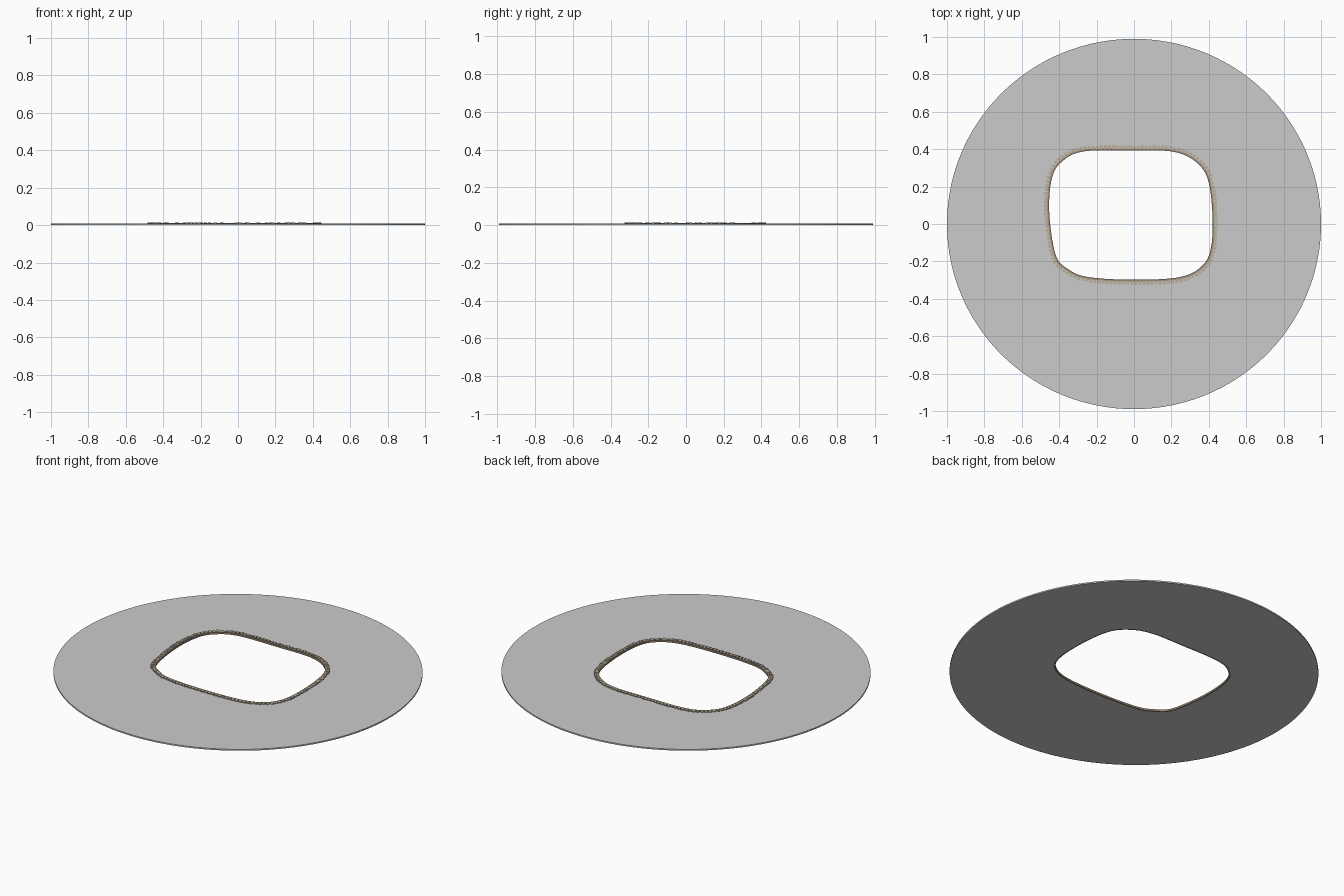
import bpy, math, random
from mathutils import Vector

if "Cube" in bpy.data.objects:
    bpy.data.objects.remove(bpy.data.objects["Cube"])

random.seed(4)

# Centre line of the paved edge around the opening
CONTROL = [Vector(p) for p in [
    (0, .405), (.2, .40), (.32, .355), (.40, .26), (.43, .08), (.425, -.12),
    (.375, -.23), (.25, -.295), (0, -.31), (-.25, -.295), (-.36, -.25),
    (-.43, -.17), (-.465, .06), (-.45, .25), (-.39, .345), (-.27, .40)]]


def material(name, color):
    m = bpy.data.materials.new(name)
    m.diffuse_color = (*color, 1)
    m.use_nodes = True
    m.node_tree.nodes["Principled BSDF"].inputs["Base Color"].default_value = m.diffuse_color
    return m


def smooth_loop(pts, steps=24):
    out, n = [], len(pts)
    for i in range(n):
        a, b, c, d = (pts[(i + k) % n] for k in (-1, 0, 1, 2))
        for s in range(steps):
            t = s / steps
            out.append(.5 * (2*b + (c-a)*t + (2*a-5*b+4*c-d)*t*t + (3*b-a-3*c+d)*t**3))
    return out


def resample(pts, count):
    n = len(pts)
    lens = [(pts[(i+1) % n] - pts[i]).length for i in range(n)]
    step, out, acc, i = sum(lens) / count, [], 0, 0
    for k in range(count):
        while i < n - 1 and acc + lens[i] < k * step:
            acc += lens[i]
            i += 1
        out.append(pts[i].lerp(pts[(i+1) % n], (k * step - acc) / lens[i]))
    return out


def normals(pts):
    n = len(pts)
    out = []
    for i in range(n):
        t = (pts[(i+1) % n] - pts[i-1]).normalized()
        out.append(Vector((-t.y, t.x)))  # clockwise loop: points outward
    return out


def make(name, verts, faces, mat=None):
    me = bpy.data.meshes.new(name)
    me.from_pydata(verts, [], faces)
    me.update()
    ob = bpy.data.objects.new(name, me)
    bpy.context.collection.objects.link(ob)
    if mat:
        me.materials.append(mat)
    return ob


def ring(name, inner, outer, z0, z1, mat=None):
    n = len(inner)
    verts = [(p.x, p.y, z) for loop, z in
             ((inner, z0), (outer, z0), (outer, z1), (inner, z1)) for p in loop]
    faces = []
    for i in range(n):
        j = (i + 1) % n
        for k in range(4):
            m = (k + 1) % 4
            # loops run clockwise seen from above
            faces.append((k*n + i, k*n + j, m*n + j, m*n + i))
    return make(name, verts, faces, mat)


def offset(pts, d):
    return [p + q * d for p, q in zip(pts, normals(pts))]


line = resample(smooth_loop(CONTROL), 128)

# Flat round ground plate with the opening
rim = []
for p in line:
    a = math.atan2(p.y - .04, p.x)
    rim.append(Vector((math.cos(a), .99 * math.sin(a))))
ring("ground_plate", offset(line, -.002), rim, 0, .008)

# Smooth curb lining the opening
ring("inner_curb", offset(line, -.012), offset(line, -.001), 0, .011,
     material("curb_brown", (.30, .24, .17)))

# Small separate paving stones set around the curb
verts, faces = [], []
for p, q in zip(line, normals(line)):
    t = Vector((q.y, -q.x))
    half = .0088 * random.uniform(.85, 1.0)
    r0, r1 = -.004, .014 + random.uniform(-.002, .003)
    top = .0125 + random.uniform(-.001, .001)
    b = len(verts)
    for z in (.004, top):
        for u, r in ((-half, r0), (half, r0), (half, r1), (-half, r1)):
            c = p + t * u + q * r
            verts.append((c.x, c.y, z))
    # t x q points up, so corners run anticlockwise from above
    faces += [tuple(b + i for i in f) for f in
              ((3, 2, 1, 0), (4, 5, 6, 7), (0, 1, 5, 4), (1, 2, 6, 5), (2, 3, 7, 6), (3, 0, 4, 7))]
make("edge_stones", verts, faces, material("stone_tan", (.50, .43, .33)))
